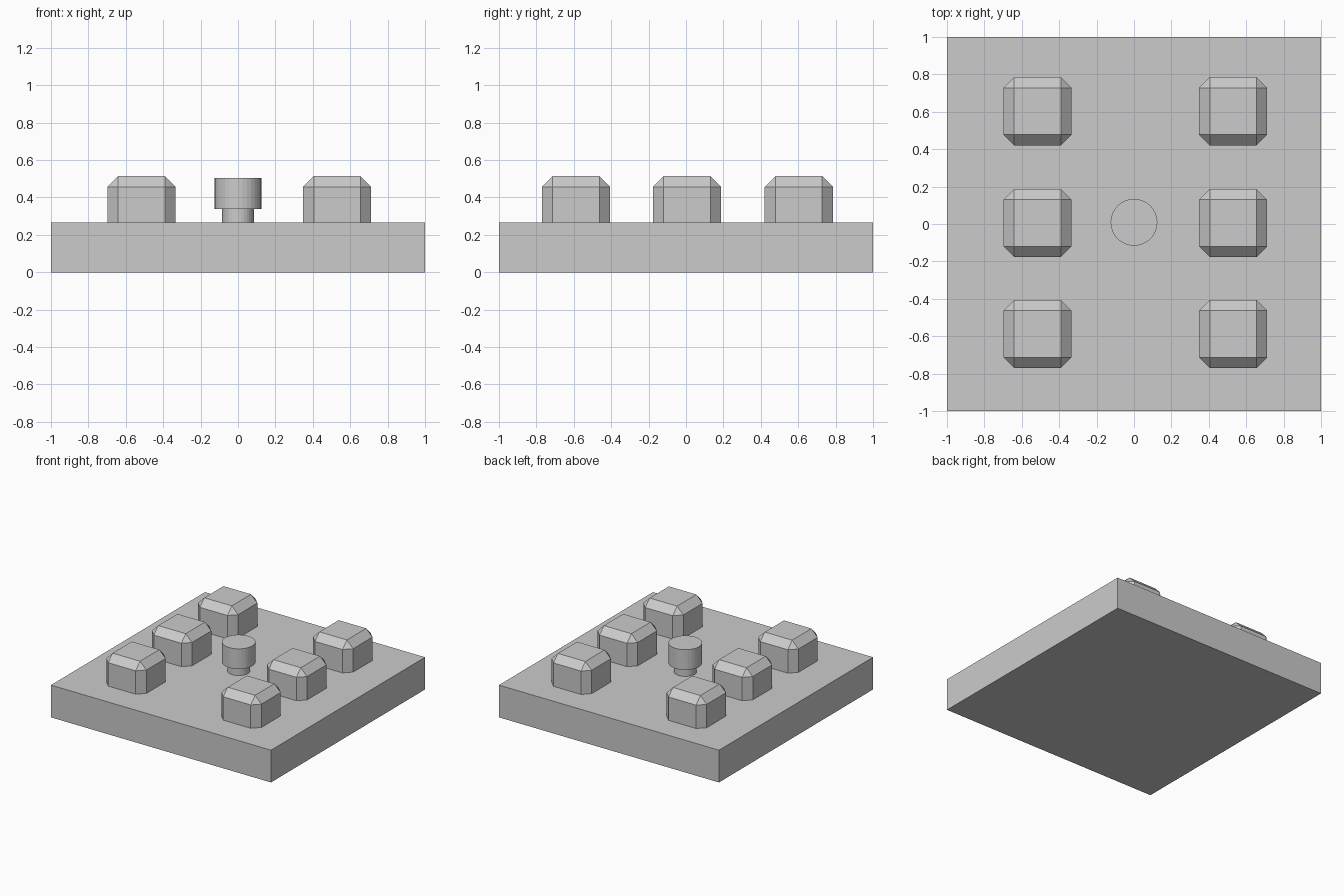
import bpy

if "Cube" in bpy.data.objects:
    bpy.data.objects.remove(bpy.data.objects["Cube"])

BASE_TOP = 0.265


def box(name, centre, size):
    bpy.ops.mesh.primitive_cube_add(size=1, location=centre)
    obj = bpy.context.object
    obj.name = name
    obj.scale = size
    bpy.ops.object.transform_apply(location=False, rotation=False, scale=True)
    return obj


def cylinder(name, radius, z0, z1, y):
    bpy.ops.mesh.primitive_cylinder_add(
        vertices=32, radius=radius, depth=z1 - z0, location=(0, y, (z0 + z1) / 2))
    bpy.context.object.name = name


# Square base slab
box("base", (0, 0, BASE_TOP / 2), (2, 2, BASE_TOP))

# Two columns of three chamfered blocks, sunk partly into the base
for side, x in (("left", -0.516), ("right", 0.53)):
    for row, y in (("front", -0.588), ("middle", 0.005), ("back", 0.603)):
        block = box(f"{side}_{row}_block", (x, y, 0.332), (0.364, 0.364, 0.364))
        bevel = block.modifiers.new("chamfer", 'BEVEL')
        bevel.width = 0.057
        bevel.segments = 1

# Central knob: narrow stem under a wider cap
cylinder("knob_stem", 0.085, BASE_TOP - 0.05, 0.337, 0.009)
cylinder("knob_cap", 0.125, 0.337, 0.503, 0.009)
